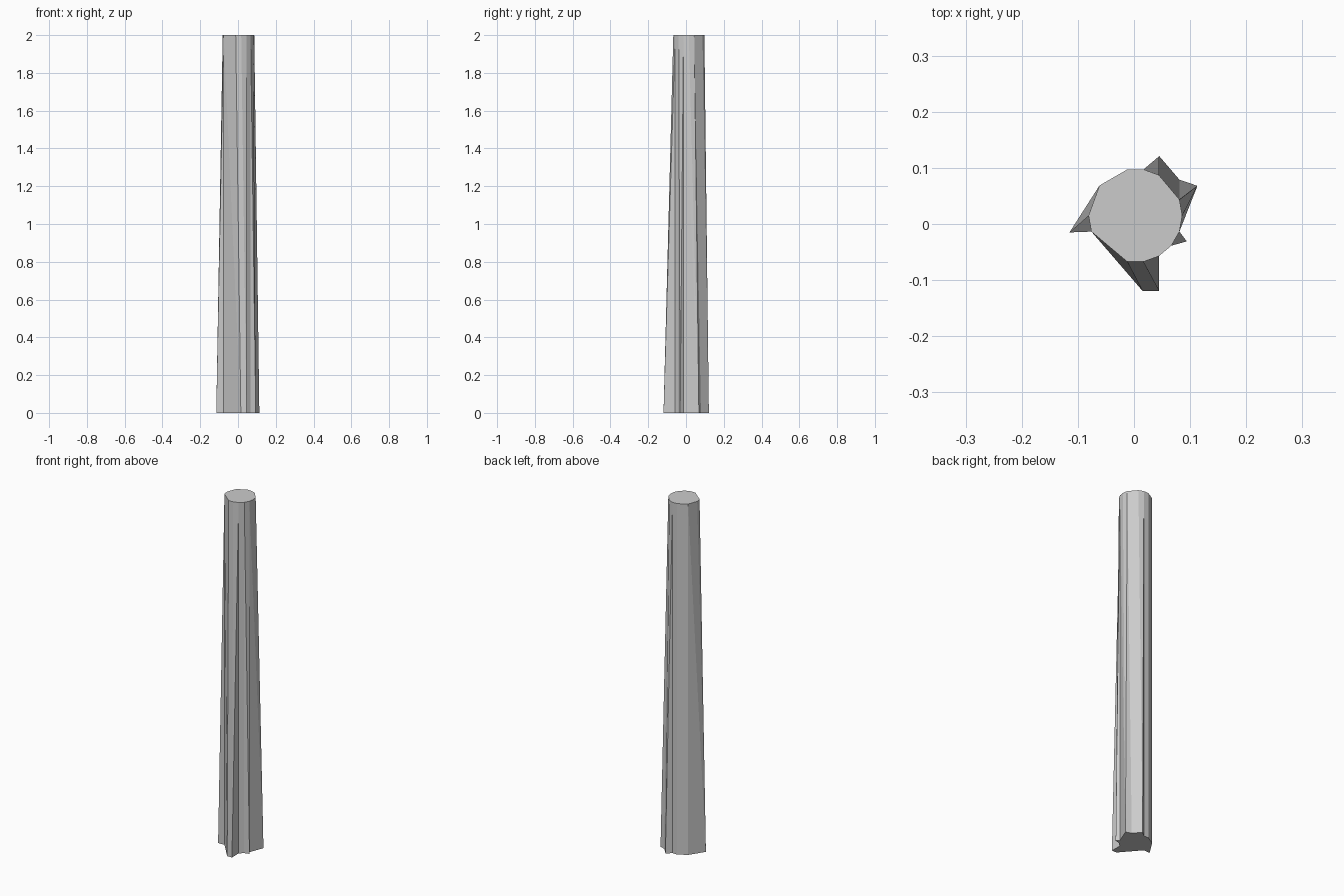
import bpy, bmesh, math
from mathutils import Vector

if "Cube" in bpy.data.objects:
    bpy.data.objects.remove(bpy.data.objects["Cube"])

HEIGHT, CX, CY, R = 2.0, 0.0025, 0.015, 0.0835


def rim(deg):
    a = math.radians(deg)
    return Vector((CX + R * math.cos(a), CY + R * math.sin(a)))


# Columns around the trunk: uneven steps of an 18-sided circle
angles = [-100, -80, -60, -40, -30, -20, 0, 20, 60, 80, 100, 140, 180, 200]
top = [rim(a) for a in angles]
top[4] = (top[3] + top[5]) / 2          # spike starts on a flat side

# Root spikes: base points pulled outwards, the rest drop straight down
spikes = {-100: (0.015, -0.119), -80: (0.045, -0.119), -30: (0.094, -0.031),
          0: (0.113, 0.068), 20: (0.081, 0.079), 60: (0.045, 0.121),
          180: (-0.115, -0.015)}
base = [Vector(spikes.get(a, t)) for a, t in zip(angles, top)]

bm = bmesh.new()
tv = [bm.verts.new((p.x, p.y, HEIGHT)) for p in top]
bv = [bm.verts.new((p.x, p.y, 0)) for p in base]
n = len(angles)
for i in range(n):
    j = (i + 1) % n
    moved_i, moved_j = angles[i] in spikes, angles[j] in spikes
    if moved_i == moved_j and angles[i] != 0:
        bm.faces.new((bv[i], bv[j], tv[j], tv[i]))
    elif moved_i:
        bm.faces.new((bv[i], bv[j], tv[j]))
        bm.faces.new((bv[i], tv[j], tv[i]))
    else:
        bm.faces.new((bv[i], bv[j], tv[i]))
        bm.faces.new((bv[j], tv[j], tv[i]))

# End caps
bm.faces.new(tv)
bm.faces.new(bv[::-1])

mesh = bpy.data.meshes.new("trunk")
bm.to_mesh(mesh)
bm.free()
trunk = bpy.data.objects.new("trunk", mesh)
bpy.context.collection.objects.link(trunk)
